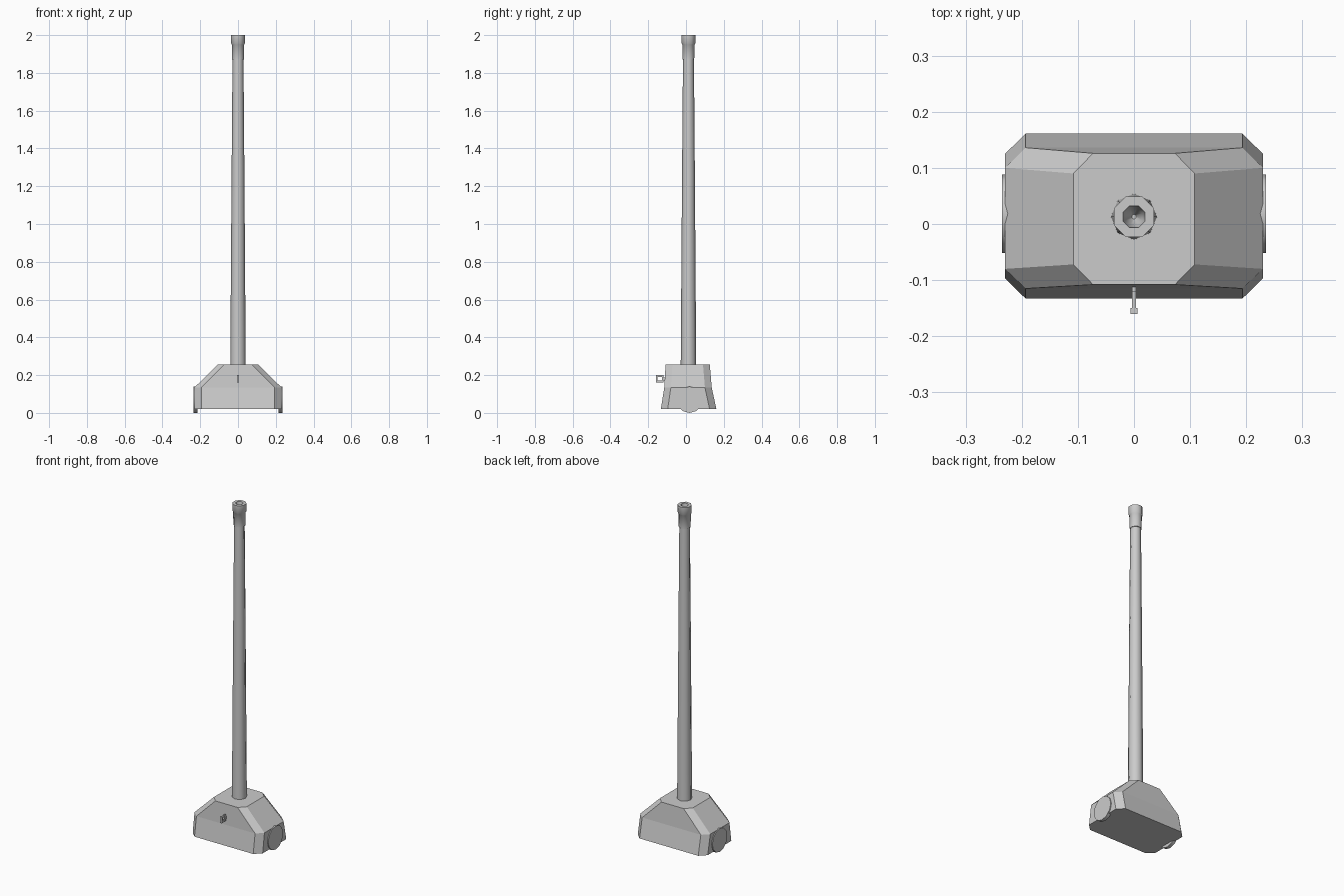
import bpy, bmesh, math
from mathutils import Matrix

cube = bpy.data.objects.get("Cube")
if cube:
    bpy.data.objects.remove(cube, do_unlink=True)

steel = bpy.data.materials.new("grey_steel")
steel.use_nodes = True
steel.diffuse_color = (0.6, 0.6, 0.6, 1)
steel.node_tree.nodes["Principled BSDF"].inputs["Base Color"].default_value = (0.6, 0.6, 0.6, 1)

BARREL_Y = 0.013


def finish(name, bm, smooth=None):
    bmesh.ops.recalc_face_normals(bm, faces=bm.faces)
    mesh = bpy.data.meshes.new(name)
    bm.to_mesh(mesh)
    bm.free()
    obj = bpy.data.objects.new(name, mesh)
    bpy.context.collection.objects.link(obj)
    mesh.materials.append(steel)
    if smooth:
        bpy.ops.object.select_all(action='DESELECT')
        obj.select_set(True)
        bpy.context.view_layer.objects.active = obj
        bpy.ops.object.shade_smooth_by_angle(angle=math.radians(smooth))
    return obj


def loft(bm, rings):
    """Bridge rings of equal length and cap both ends."""
    loops = [[bm.verts.new(p) for p in ring] for ring in rings]
    n = len(loops[0])
    for a, b in zip(loops, loops[1:]):
        for i in range(n):
            j = (i + 1) % n
            bm.faces.new((a[i], a[j], b[j], b[i]))
    bm.faces.new(loops[0][::-1])
    bm.faces.new(loops[-1])


def lathe(name, profile, sides, turn=0.0):
    """Revolve (radius, height) pairs around the barrel axis."""
    bm = bmesh.new()
    angles = [turn + math.tau * i / sides for i in range(sides)]
    loft(bm, [[(r * math.cos(a), BARREL_Y + r * math.sin(a), z) for a in angles]
              for r, z in profile])
    return finish(name, bm, 50)


def chamfered(z, x, x_in, front, front_in, back_in, back):
    """Rectangle with cut corners, counter-clockwise."""
    return [(-x_in, front, z), (x_in, front, z), (x, front_in, z), (x, back_in, z),
            (x_in, back, z), (-x_in, back, z), (-x, back_in, z), (-x, front_in, z)]


def add_box(bm, x, y0, y1, z0, z1):
    m = Matrix.Translation((0, (y0 + y1) / 2, (z0 + z1) / 2))
    m = m @ Matrix.Diagonal((2 * x, y1 - y0, z1 - z0, 1))
    bmesh.ops.create_cube(bm, size=1, matrix=m)


# Faceted mantlet
bm = bmesh.new()
loft(bm, [chamfered(0.02, 0.23, 0.193, -0.133, -0.097, 0.125, 0.161),
          chamfered(0.135, 0.23, 0.193, -0.115, -0.08, 0.10, 0.136),
          chamfered(0.255, 0.108, 0.073, -0.108, -0.072, 0.09, 0.126)])
finish("mantlet", bm)

# Tapered barrel
lathe("barrel", [(0.041, 0.25), (0.034, 1.25), (0.029, 1.88)], 8)

# Stepped muzzle with a hollow bore
lathe("muzzle", [(0.033, 1.87), (0.035, 1.95), (0.039, 1.955), (0.039, 2.0),
                 (0.021, 2.0), (0.016, 1.96), (0.004, 1.93)], 8, math.pi / 8)

# Trunnion discs on both sides
for side, label in ((1, "left"), (-1, "right")):
    bm = bmesh.new()
    m = Matrix.Translation((side * 0.225, 0.018, 0.07)) @ Matrix.Rotation(math.pi / 2, 4, 'Y')
    bmesh.ops.create_cone(bm, cap_ends=True, segments=12, radius1=0.07, radius2=0.07,
                          depth=0.02, matrix=m)
    finish(label + "_trunnion", bm, 35)

# Small lug with an open eye on the front
bm = bmesh.new()
add_box(bm, 0.004, -0.125, -0.10, 0.172, 0.188)
add_box(bm, 0.004, -0.155, -0.12, 0.19, 0.2)
add_box(bm, 0.004, -0.155, -0.12, 0.162, 0.172)
add_box(bm, 0.004, -0.128, -0.118, 0.172, 0.19)
add_box(bm, 0.006, -0.16, -0.15, 0.162, 0.2)
finish("front_lug", bm)
